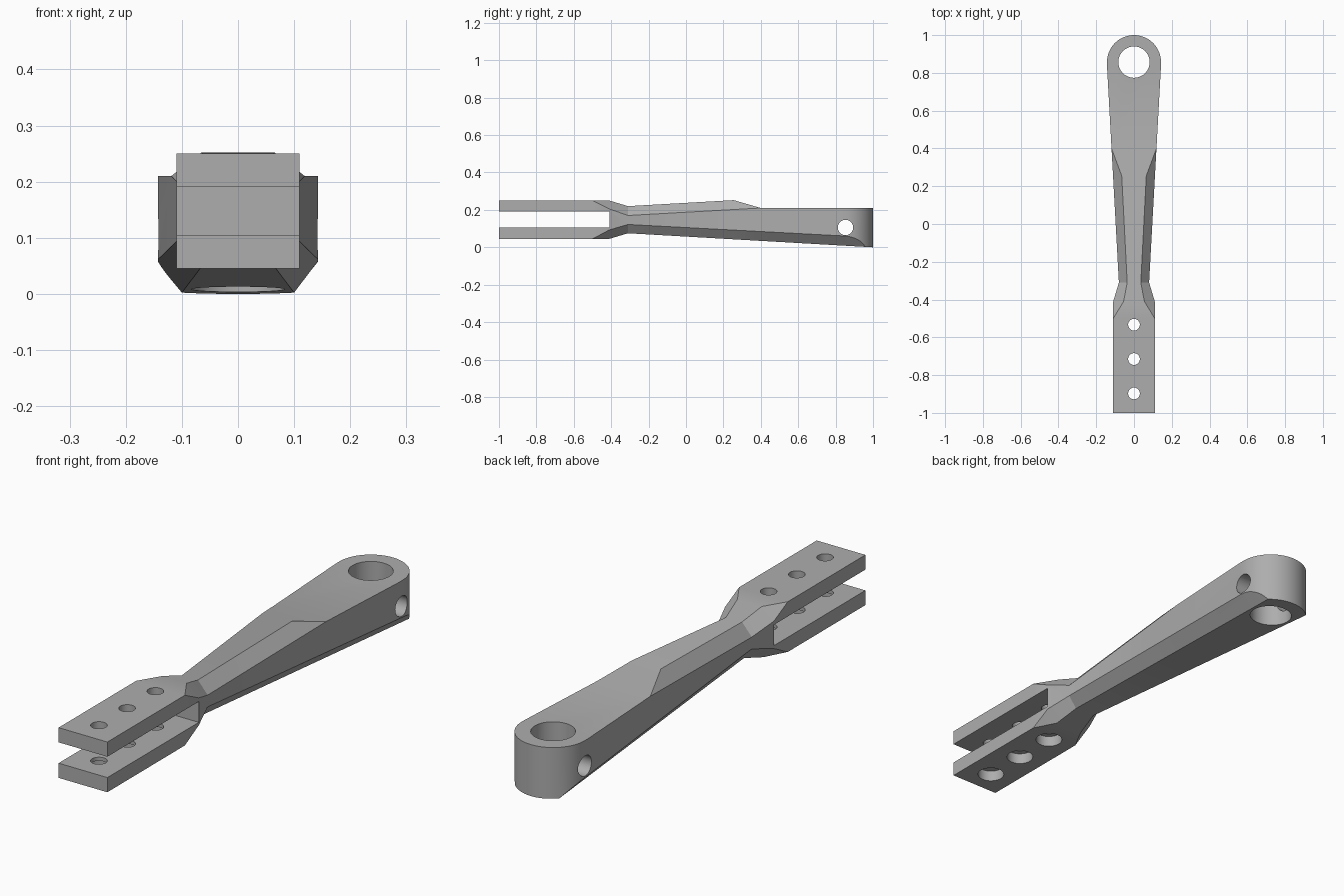
import bpy, bmesh, math
from mathutils import Matrix

if "Cube" in bpy.data.objects:
    bpy.data.objects.remove(bpy.data.objects["Cube"], do_unlink=True)

steel = bpy.data.materials.new("grey_steel")
steel.use_nodes = True
GREY = (0.42, 0.42, 0.42, 1)
steel.diffuse_color = GREY
steel.node_tree.nodes["Principled BSDF"].inputs["Base Color"].default_value = GREY


def make(name, bm):
    bmesh.ops.recalc_face_normals(bm, faces=bm.faces)
    mesh = bpy.data.meshes.new(name)
    bm.to_mesh(mesh)
    bm.free()
    mesh.materials.append(steel)
    obj = bpy.data.objects.new(name, mesh)
    bpy.context.scene.collection.objects.link(obj)
    return obj


def cylinder(name, radius, depth, loc, axis="Z"):
    bm = bmesh.new()
    rot = Matrix.Rotation(math.pi / 2, 4, "Y") if axis == "X" else Matrix()
    bmesh.ops.create_cone(bm, cap_ends=True, segments=48, radius1=radius, radius2=radius,
                          depth=depth, matrix=Matrix.Translation(loc) @ rot)
    return make(name, bm)


def box(name, size, loc):
    bm = bmesh.new()
    bmesh.ops.create_cube(bm, size=1, matrix=Matrix.Translation(loc) @ Matrix.Diagonal((*size, 1)))
    return make(name, bm)


def along(keys, y):
    """Value at y on a straight-segment curve of (y, value) keys."""
    for (y0, v0), (y1, v1) in zip(keys, keys[1:]):
        if y <= y1:
            return v0 + (v1 - v0) * (y - y0) / (y1 - y0)
    return keys[-1][1]


# Eight-sided arm section, described by curves along its length
side_x = [(-1, .11), (-.41, .11), (-.31, .08), (.857, .144), (1.05, .144)]
top_z = [(-1, .25), (-.41, .25), (-.31, .22), (.255, .252), (.4, .21), (1.05, .21)]
top_x = [(-1, .11), (-.5, .11), (-.41, .055), (-.31, .036), (.255, .065),
         (.4, along(side_x, .4)), (.857, .144), (1.05, .144)]
top_edge = [(-1, .25), (-.5, .25), (-.41, .205), (-.31, .17), (.4, .21), (1.05, .21)]
low_z = [(-1, .045), (-.41, .045), (-.31, .075), (1.05, -.003)]
low_x = [(-1, .11), (-.5, .11), (-.41, .062), (-.31, .045), (.96, .1), (1.05, .104)]
low_edge = [(-1, .045), (-.5, .045), (-.41, .093), (-.31, .122), (.857, .06), (1.05, .05)]

bm = bmesh.new()
rings = []
for y in (-1, -.5, -.41, -.31, .255, .4, .857, 1.05):
    half = [(along(low_x, y), along(low_z, y)), (along(side_x, y), along(low_edge, y)),
            (along(side_x, y), along(top_edge, y)), (along(top_x, y), along(top_z, y))]
    ring = half + [(-x, z) for x, z in reversed(half)]
    rings.append([bm.verts.new((x, y, z)) for x, z in ring])
for a, b in zip(rings, rings[1:]):
    for i in range(8):
        j = (i + 1) % 8
        bm.faces.new((a[i], a[j], b[j], b[i]))
bm.faces.new(rings[0])
bm.faces.new(rings[-1])
bmesh.ops.remove_doubles(bm, verts=bm.verts, dist=1e-5)
arm = make("lever_arm", bm)

# Rounded outline that trims the eye end
R, EYE_Y = .143, .857
bm = bmesh.new()
outline = [(R, -1.2)] + [(R * math.cos(math.pi * i / 32), EYE_Y + R * math.sin(math.pi * i / 32))
                         for i in range(33)] + [(-R, -1.2)]
face = bm.faces.new([bm.verts.new((x, y, -.2)) for x, y in outline])
lift = bmesh.ops.extrude_face_region(bm, geom=[face])["geom"]
bmesh.ops.translate(bm, vec=(0, 0, .7), verts=[v for v in lift if isinstance(v, bmesh.types.BMVert)])
trim = make("round_end_trim", bm)

# Fork slot, eye bore, cross bore and counterbored bolt holes
cutters = [box("fork_slot_cutter", (.5, .69, .085), (0, -.755, .1475)),
           cylinder("eye_bore_cutter", .083, 1, (0, EYE_Y, .1)),
           cylinder("cross_bore_cutter", .041, 1, (0, .853, .106), "X")]
for y in (-.533, -.715, -.897):
    cutters.append(cylinder("bolt_hole_cutter", .031, 1, (0, y, .1)))
    cutters.append(cylinder("counterbore_cutter", .052, .2, (0, y, -.01)))

for cutter, operation in [(trim, "INTERSECT")] + [(c, "DIFFERENCE") for c in cutters]:
    mod = arm.modifiers.new(cutter.name, "BOOLEAN")
    mod.operation = operation
    mod.solver = "EXACT"
    mod.object = cutter

# Bake the cuts, then drop the helpers
bpy.context.view_layer.objects.active = arm
arm.select_set(True)
for mod in list(arm.modifiers):
    bpy.ops.object.modifier_apply(modifier=mod.name)
for cutter in [trim] + cutters:
    bpy.data.objects.remove(cutter, do_unlink=True)
bpy.ops.object.shade_smooth_by_angle(angle=math.radians(20))
